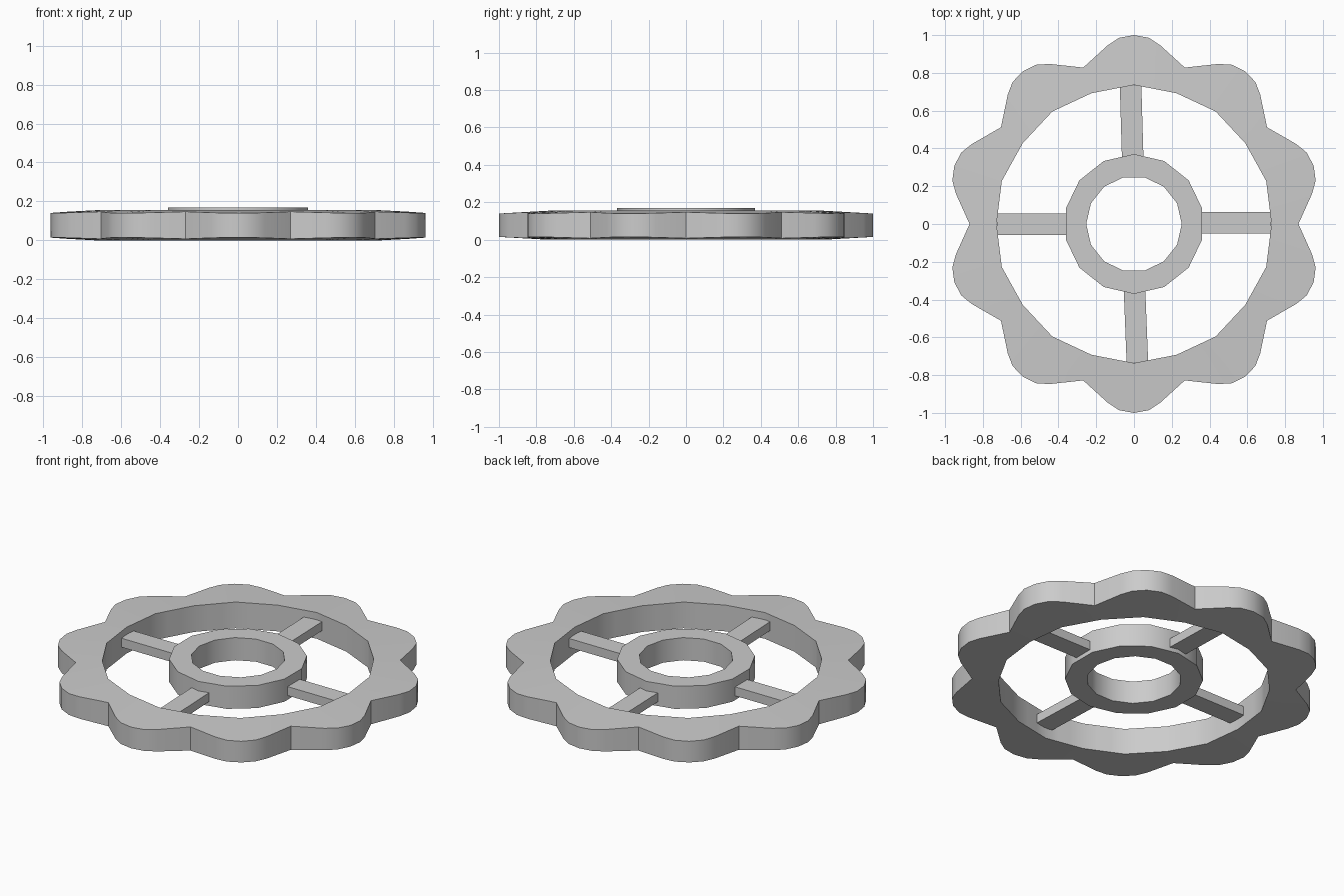
import bpy, bmesh
from math import sin, cos, pi
from mathutils import Vector, Matrix

if "Cube" in bpy.data.objects:
    bpy.data.objects.remove(bpy.data.objects["Cube"])


def finish(name, bm, smooth=True):
    bmesh.ops.recalc_face_normals(bm, faces=bm.faces[:])
    me = bpy.data.meshes.new(name)
    bm.to_mesh(me)
    bm.free()
    ob = bpy.data.objects.new(name, me)
    bpy.context.collection.objects.link(ob)
    if smooth:
        bpy.ops.object.select_all(action='DESELECT')
        ob.select_set(True)
        bpy.context.view_layer.objects.active = ob
        bpy.ops.object.shade_smooth_by_angle(angle=0.55)
    return ob


def ring(name, outer, inner, z_range):
    """Closed band between two outlines; z_range(radius) gives bottom and top."""
    bm = bmesh.new()

    def loop(pts, side):
        return [bm.verts.new((p.x, p.y, z_range(p.length)[side])) for p in pts]

    loops = [loop(outer, 0), loop(outer, 1), loop(inner, 1), loop(inner, 0)]
    n = len(outer)
    for k in range(4):
        a, b = loops[k], loops[(k + 1) % 4]
        for i in range(n):
            j = (i + 1) % n
            bm.faces.new((a[i], a[j], b[j], b[i]))
    return finish(name, bm)


def polar(r, a):
    return Vector((r * cos(a), r * sin(a)))


# Scalloped rim: ten lobes, slightly thicker towards its 20-sided opening
LOBES = 10
lobe = [(0.269, 0.828), (0.138, 0.947), (0.078, 0.986),
        (0, 1.0), (-0.078, 0.986), (-0.138, 0.947)]
outer, inner = [], []
for k in range(LOBES):
    turn = Matrix.Rotation(2 * pi * k / LOBES, 2)
    outer += [turn @ Vector(p) for p in lobe]
    mid = pi / 2 + 2 * pi * k / LOBES
    v0, peak, v1 = (polar(r, mid + s * pi / LOBES)
                    for r, s in ((0.728, -1), (0.736, 0), (0.728, 1)))
    inner += [v0.lerp(peak, t / 3) for t in range(3)]
    inner += [peak.lerp(v1, t / 3) for t in range(3)]


def rim_z(r):
    inset = 0.015 * max(0, (r - 0.736) / 0.264)
    return inset, 0.155 - inset


ring("scalloped_rim", outer, inner, rim_z)

# Hub ring
N = 14
hub_out = [polar(0.37, pi / 2 + 2 * pi * i / N) for i in range(N)]
hub_in = [polar(0.253, pi / 2 + 2 * pi * (i + 0.5) / N) for i in range(N)]
ring("hub", hub_out, hub_in, lambda r: (0.036, 0.17))

# Four flat spokes, slightly off the axes as in the casting
spokes = [((0.352, 0.006), (0.725, 0.006)), ((-0.007, 0.355), (-0.018, 0.732)),
          ((-0.352, -0.002), (-0.725, -0.002)), ((0.003, -0.355), (0.018, -0.732))]
for i, (a, b) in enumerate(spokes):
    a, b = Vector((*a, 0.087)), Vector((*b, 0.087))
    d = b - a
    bm = bmesh.new()
    bmesh.ops.create_cube(bm, size=1, matrix=Matrix.Translation((a + b) / 2)
                          @ d.to_track_quat('X', 'Z').to_matrix().to_4x4()
                          @ Matrix.Diagonal((d.length, 0.114, 0.053, 1)))
    finish(f"spoke_{i + 1}", bm, smooth=False)
